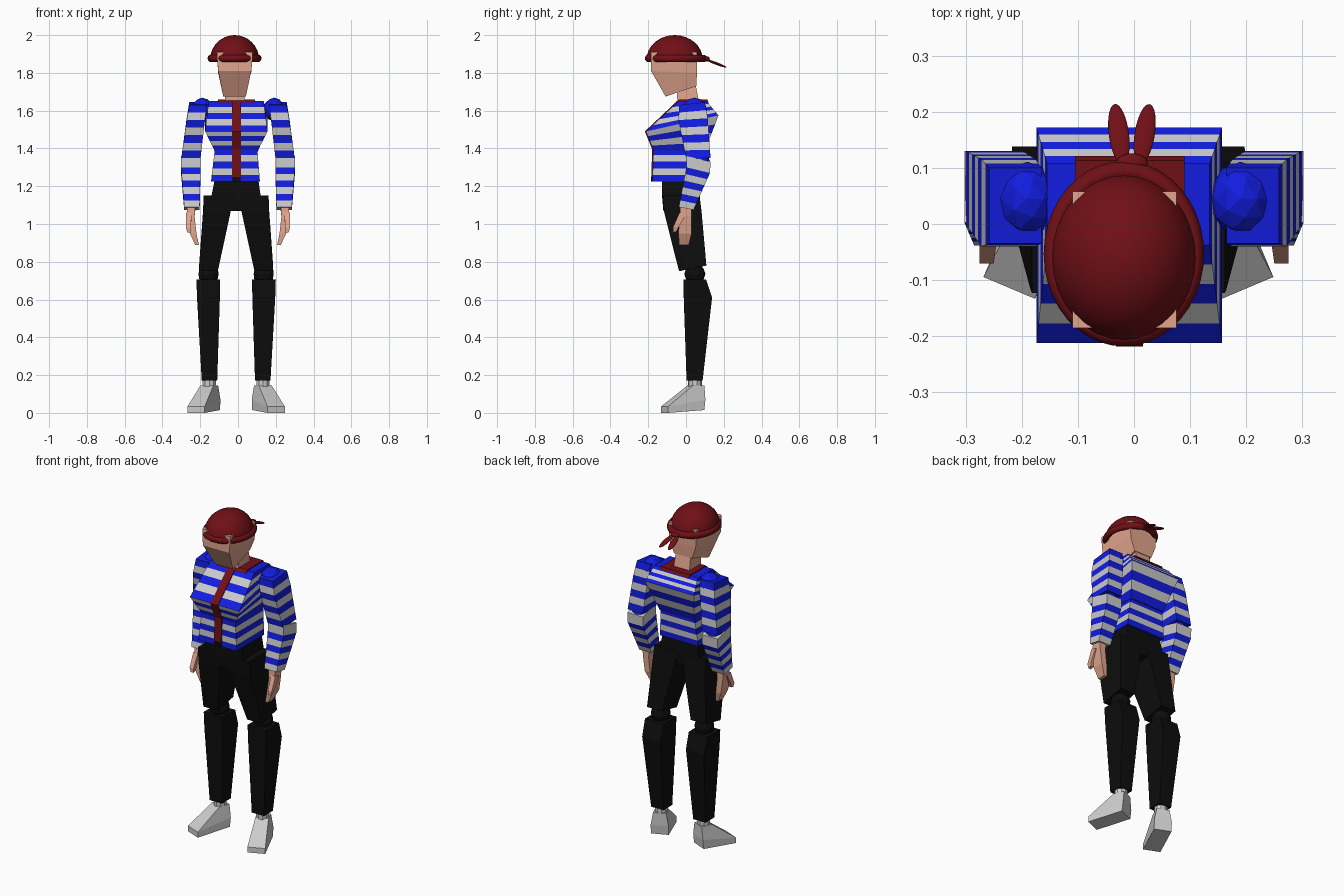
import bpy, bmesh, math
from mathutils import Vector

if "Cube" in bpy.data.objects:
    bpy.data.objects.remove(bpy.data.objects["Cube"])


def material(name, rgb):
    m = bpy.data.materials.new(name)
    m.diffuse_color = (*rgb, 1)
    m.use_nodes = True
    m.node_tree.nodes["Principled BSDF"].inputs["Base Color"].default_value = m.diffuse_color
    return m


BLUE = material("blue", (0.006, 0.012, 0.75))
WHITE = material("white", (0.75, 0.75, 0.75))
RED = material("dark red", (0.16, 0.005, 0.008))
BLACK = material("black", (0.004, 0.004, 0.004))
SKIN = material("skin", (0.76, 0.38, 0.27))


def rect(x0, x1, yf, zf, yb, zb):
    """Four-sided ring whose front and back edges may differ in height."""
    return [Vector(p) for p in ((x0, yf, zf), (x1, yf, zf), (x1, yb, zb), (x0, yb, zb))]


def loft(name, rings, mats, bands=None, side=1, cx=0, top=None):
    """Skin rings from top to bottom; each span is cut in bands of alternating material."""
    rings = [rect(*r) for r in rings]
    bands = bands or [1] * (len(rings) - 1)
    full = [rings[0]]
    for a, b, n in zip(rings, rings[1:], bands):
        full += [[p.lerp(q, i / n) for p, q in zip(a, b)] for i in range(1, n + 1)]
    bm = bmesh.new()
    vs = [[bm.verts.new((cx + side * p.x, p.y, p.z)) for p in r] for r in full]
    for k, (a, b) in enumerate(zip(vs, vs[1:])):
        for i in range(4):
            f = bm.faces.new((a[i], a[(i + 1) % 4], b[(i + 1) % 4], b[i]))
            f.material_index = k % len(mats)
    cap = bm.faces.new(vs[0])
    bm.faces.new(vs[-1]).material_index = (len(vs) - 2) % len(mats)
    mats = list(mats)
    if top:
        cap.material_index = len(mats)
        mats.append(top)
    bmesh.ops.recalc_face_normals(bm, faces=bm.faces)
    me = bpy.data.meshes.new(name)
    bm.to_mesh(me)
    bm.free()
    for m in mats:
        me.materials.append(m)
    ob = bpy.data.objects.new(name, me)
    bpy.context.collection.objects.link(ob)
    return ob


def ball(name, loc, scale, mat, smooth=False, rot=(0, 0, 0)):
    if smooth:
        bpy.ops.mesh.primitive_uv_sphere_add(segments=32, ring_count=16, location=loc, rotation=rot)
        bpy.ops.object.shade_smooth()
    else:
        bpy.ops.mesh.primitive_ico_sphere_add(subdivisions=2, location=loc, rotation=rot)
    ob = bpy.context.object
    ob.name, ob.scale = name, scale
    ob.data.materials.append(mat)
    return ob


# Head and neck
loft("head", [(-.11, .076, -.185, 1.91, .058, 1.91), (-.11, .076, -.185, 1.87, .058, 1.87),
              (-.105, .07, -.185, 1.81, .058, 1.80), (-.078, .042, -.108, 1.675, .055, 1.73)], [SKIN])
loft("neck", [(-.066, .032, -.05, 1.74, .05, 1.74), (-.07, .037, -.045, 1.64, .07, 1.64)], [SKIN])

# Cap: half dome, rolled rim, knot and two tails
dome = ball("cap_dome", (-.018, -.06, 1.87), (.13, .149, .13), RED, True)
bm = bmesh.new()
bm.from_mesh(dome.data)
bmesh.ops.bisect_plane(bm, geom=bm.verts[:] + bm.edges[:] + bm.faces[:], plane_co=(0, 0, 0),
                       plane_no=(0, 0, -1), clear_outer=True)
bm.to_mesh(dome.data)
bm.free()
bpy.ops.mesh.primitive_torus_add(location=(-.018, -.053, 1.877), major_radius=.127, minor_radius=.016,
                                 major_segments=40, minor_segments=10)
rim = bpy.context.object
rim.name, rim.scale = "cap_rim", (1, 1.155, 1.2)
rim.data.materials.append(RED)
bpy.ops.object.shade_smooth()
ball("cap_knot", (-.004, .108, 1.874), (.028, .018, .014), RED, True)
for x, turn in ((-.027, .13), (.019, -.16)):
    ball("cap_tail", (x, .16, 1.85), (.018, .058, .007), RED, True, (-.36, 0, turn))

# Striped shirt: chest and waist sections
loft("chest", [(-.155, .135, -.037, 1.652, .108, 1.652), (-.174, .157, -.212, 1.49, .172, 1.575),
               (-.125, .105, -.172, 1.39, .1, 1.385)], [BLUE, WHITE], [5, 4])
loft("waist", [(-.122, .102, -.172, 1.4, .095, 1.4), (-.143, .116, -.178, 1.225, .085, 1.225)],
     [BLUE, WHITE], [5])

# Collar, front band and buckle
loft("collar", [(-.105, .09, -.04, 1.658, .113, 1.658), (-.105, .09, -.058, 1.642, .121, 1.642)], [RED])
path = [(-.037, 1.655), (-.212, 1.49), (-.173, 1.395), (-.178, 1.25)]
loft("front_band", [(-.032, .016, y - .006, z, y + .02, z) for y, z in path], [RED])
loft("buckle", [(-.03, .014, -.186, 1.25, -.16, 1.25), (-.03, .014, -.186, 1.225, -.16, 1.225)], [BLACK])

# Hips
loft("hips", [(-.122, .107, -.127, 1.24, .07, 1.24), (-.14, .12, -.127, 1.15, .075, 1.15),
              (-.07, .05, -.12, 1.07, .072, 1.08)], [BLACK])

for s, side in ((-1, "left"), (1, "right")):
    # Leg
    C = -.01
    loft(side + "_thigh", [(.02, .172, -.123, 1.15, .072, 1.15), (.03, .175, -.115, 1.06, .082, 1.07),
                           (.097, .196, -.037, .75, .108, .78)], [BLACK], side=s, cx=C)
    ball(side + "_knee", (C + s * .146, .047, .735), (.056, .056, .056), BLACK)
    loft(side + "_shin", [(.084, .21, -.014, .705, .107, .705), (.086, .207, -.012, .61, .138, .61),
                          (.1, .182, .003, .172, .088, .172)], [BLACK], side=s, cx=C)
    bpy.ops.mesh.primitive_cylinder_add(vertices=10, radius=.037, depth=.06, location=(C + s * .142, .047, .155))
    ankle = bpy.context.object
    ankle.name = side + "_ankle"
    ankle.data.materials.append(WHITE)
    shoe = loft(side + "_shoe", [(-.037, .037, -.03, .145, .036, .145), (-.05, .05, -.178, .033, .036, .07),
                                 (-.05, .05, -.178, 0, .03, .015)], [WHITE])
    shoe.location = (C + s * .143, .05, 0)
    shoe.rotation_euler.z = s * .4

    # Striped sleeve with puffed shoulder
    ball(side + "_shoulder", (s * .19, .045, 1.607), (.056, .066, .062), BLUE)
    loft(side + "_upper_sleeve", [(.165, .258, -.035, 1.63, .1, 1.645), (.175, .272, -.04, 1.55, .115, 1.56),
                                  (.198, .3, .0, 1.35, .13, 1.35)], [BLUE, WHITE], [2, 5], s)
    ball(side + "_elbow", (s * .248, .068, 1.335), (.05, .058, .05), BLUE)
    loft(side + "_forearm_sleeve", [(.198, .302, .003, 1.36, .13, 1.33), (.198, .302, .002, 1.3, .127, 1.27),
                                    (.203, .285, -.038, 1.09, .04, 1.075)], [WHITE, BLUE], [1, 6], s)

    # Hand: palm, bent fingers and thumb
    loft(side + "_hand", [(.225, .27, -.03, 1.1, .03, 1.08), (.23, .268, -.034, 1.04, .03, 1.04),
                          (.22, .255, -.04, .95, .03, .95), (.207, .226, -.036, .888, .014, .888)], [SKIN], side=s)
    loft(side + "_thumb", [(.245, .275, -.035, 1.06, .0, 1.05), (.25, .275, -.07, .98, -.035, .99),
                           (.25, .268, -.07, .955, -.05, .96)], [SKIN], side=s)
